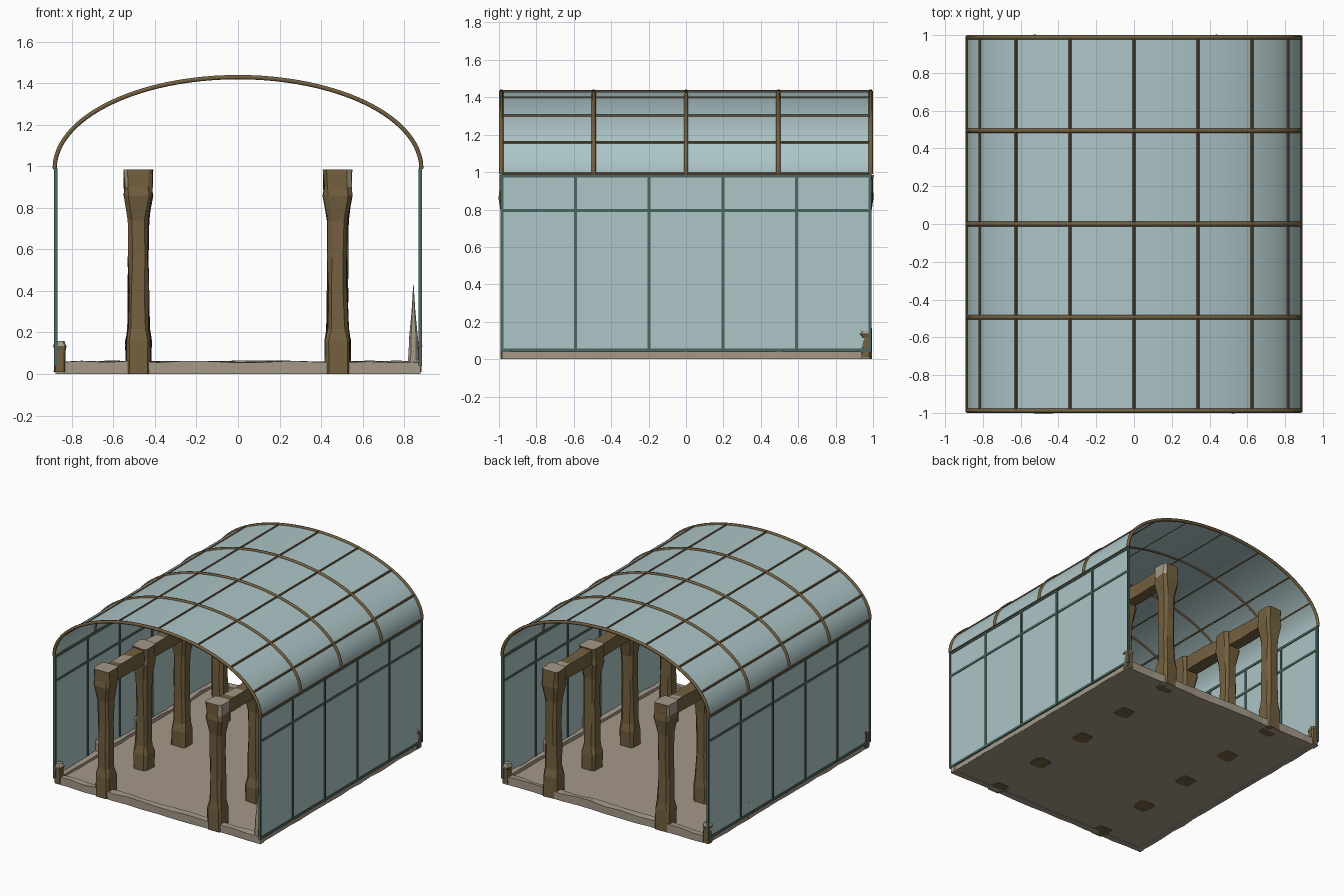
import bpy, bmesh, math, random
from mathutils import Vector

random.seed(4)
cube = bpy.data.objects.get("Cube")
if cube:
    bpy.data.objects.remove(cube, do_unlink=True)


def material(name, r, g, b):
    m = bpy.data.materials.new(name)
    m.use_nodes = True
    m.diffuse_color = (r, g, b, 1)
    m.node_tree.nodes["Principled BSDF"].inputs["Base Color"].default_value = (r, g, b, 1)
    return m


GLASS = material("pale blue glass", 0.42, 0.56, 0.57)
WOOD = material("weathered brown", 0.17, 0.117, 0.051)
GREEN = material("dark green metal", 0.07, 0.138, 0.12)
STONE = material("worn beige", 0.376, 0.319, 0.246)

HALF_X, HALF_Y = 0.883, 0.988
EAVE, RISE = 0.99, 0.44


def finish(name, bm, *mats):
    bmesh.ops.recalc_face_normals(bm, faces=bm.faces)
    mesh = bpy.data.meshes.new(name)
    bm.to_mesh(mesh)
    bm.free()
    obj = bpy.data.objects.new(name, mesh)
    bpy.context.collection.objects.link(obj)
    for m in mats:
        mesh.materials.append(m)
    return obj


def add_box(bm, lo, hi):
    lo, hi = Vector(lo), Vector(hi)
    verts = bmesh.ops.create_cube(bm, size=1)["verts"]
    for v in verts:
        v.co = (lo + hi) / 2 + v.co * (hi - lo)
    return verts


def box(name, lo, hi, mat):
    bm = bmesh.new()
    add_box(bm, lo, hi)
    return finish(name, bm, mat)


def loft(bm, rings):
    """Skin a stack of equal rings of points and cap both ends."""
    rows = [[bm.verts.new(p) for p in ring] for ring in rings]
    n = len(rows[0])
    for a, b in zip(rows, rows[1:]):
        for i in range(n):
            bm.faces.new((a[i], a[(i + 1) % n], b[(i + 1) % n], b[i]))
    bm.faces.new(rows[0])
    bm.faces.new(rows[-1])


def chamfered(x, y, z, w, cut, jitter):
    """Square section with cut corners, slightly eroded."""
    k = w - cut
    pts = [(w, -k), (w, k), (k, w), (-k, w), (-w, k), (-w, -k), (-k, -w), (k, -w)]
    return [(x + px + random.uniform(-jitter, jitter),
             y + py + random.uniform(-jitter, jitter), z) for px, py in pts]


def arc(t, grow=0.0):
    return (HALF_X + grow) * math.cos(t), EAVE + (RISE + grow) * math.sin(t)


def rough_bar(name, lo, hi, steps, jitter, mat):
    """Long bar along its greatest horizontal side with uneven edges."""
    bm = bmesh.new()
    along_x = hi[0] - lo[0] > hi[1] - lo[1]
    rings = []
    for i in range(steps + 1):
        f = i / steps
        j = [random.uniform(-jitter, 0) for _ in range(4)]
        if along_x:
            s = lo[0] + f * (hi[0] - lo[0])
            rings.append([(s, lo[1] - j[0], lo[2]), (s, hi[1] + j[1], lo[2]),
                          (s, hi[1] + j[1], hi[2] + j[2]), (s, lo[1] - j[0], hi[2] + j[3])])
        else:
            s = lo[1] + f * (hi[1] - lo[1])
            rings.append([(lo[0] - j[0], s, lo[2]), (hi[0] + j[1], s, lo[2]),
                          (hi[0] + j[1], s, hi[2] + j[2]), (lo[0] - j[0], s, hi[2] + j[3])])
    loft(bm, rings)
    return finish(name, bm, mat)


# Vaulted glass roof: thin elliptical shell
SEG = 48
bm = bmesh.new()
path = [arc(math.pi * i / SEG) for i in range(SEG + 1)]
path += [arc(math.pi * i / SEG, -0.005) for i in range(SEG, -1, -1)]
loft(bm, [[(x, y, z) for x, z in path] for y in (-HALF_Y, HALF_Y)])
roof = finish("roof_glass", bm, GLASS)
bpy.context.view_layer.objects.active = roof
roof.select_set(True)
bpy.ops.object.shade_smooth_by_angle(angle=math.radians(30))
roof.select_set(False)

# Roof ribs across and purlins lengthways
for k in range(5):
    curve = bpy.data.curves.new("roof_rib", "CURVE")
    curve.dimensions = "3D"
    curve.bevel_depth = 0.012
    curve.bevel_resolution = 1
    curve.use_fill_caps = True
    spline = curve.splines.new("POLY")
    spline.points.add(SEG)
    for i, p in enumerate(spline.points):
        x, z = arc(math.pi * i / SEG)
        p.co = (x, HALF_Y * (k - 2) / 2, z, 1)
    curve.materials.append(WOOD)
    bpy.context.collection.objects.link(bpy.data.objects.new("roof_rib", curve))

for k in range(9):
    x, z = arc(math.pi * k / 8)
    bm = bmesh.new()
    loft(bm, [[(x + 0.008 * math.cos(a), y, z + 0.008 * math.sin(a))
               for a in (i * math.pi / 4 for i in range(8))] for y in (-HALF_Y, HALF_Y)])
    finish("roof_purlin", bm, WOOD)

# Glass side walls with their metal framing
for s, side in ((1, "left"), (-1, "right")):
    x = s * 0.878
    box(side + "_wall_glass", (x - 0.003, -HALF_Y, 0.04), (x + 0.003, HALF_Y, EAVE), GLASS)
    bm = bmesh.new()
    for k in range(6):
        y = 0.985 * (2 * k / 5 - 1)
        add_box(bm, (x - 0.009, y - 0.008, 0.04), (x + 0.009, y + 0.008, EAVE))
    for z in (0.048, 0.795, 0.98):
        add_box(bm, (x - 0.008, -HALF_Y, z - 0.009), (x + 0.008, HALF_Y, z + 0.009))
    finish(side + "_wall_frame", bm, GREEN)

# Floor slab with sills at the open ends and kerbs by the walls
box("floor_slab", (-0.875, -0.975, 0.005), (0.875, 0.975, 0.04), STONE)
for s in (-1, 1):
    rough_bar("end_sill", (-0.88, s * 0.96 - 0.03, 0), (0.88, s * 0.96 + 0.03, 0.065), 14, 0.012, STONE)
    rough_bar("wall_kerb", (s * 0.855 - 0.025, -0.98, 0), (s * 0.855 + 0.025, 0.98, 0.07), 16, 0.012, STONE)

# Broken stubs of the old outer posts
for s in (-1, 1):
    for k in range(5):
        y = 0.96 * (k - 2) / 2
        corner = k in (0, 4)
        if s > 0 and k == 0:
            continue
        w = 0.027 if corner else 0.02
        bm = bmesh.new()
        loft(bm, [chamfered(s * 0.858, y, z, w * f, 0.008, 0.003)
                  for z, f in ((0.01, 1), (0.11, 0.9), (0.135, 1.1), (0.16, 0.7))])
        stub = finish("post_stub", bm, WOOD, STONE)
        for f in stub.data.polygons:
            f.material_index = int(not corner or f.center.z > 0.14)

# Splintered corner shard
bm = bmesh.new()
loft(bm, [chamfered(0.845, -0.955, z, w, w * 0.4, w * 0.08)
          for z, w in ((0.01, 0.027), (0.18, 0.02), (0.3, 0.009), (0.43, 0.001))])
finish("corner_shard", bm, STONE)

# Two rows of worn columns carrying lengthways beams
PROFILE = ((0, 0.06), (0.16, 0.061), (0.22, 0.051), (0.4, 0.048), (0.56, 0.047),
           (0.74, 0.05), (0.86, 0.068), (0.9, 0.066), (0.985, 0.067))
for s in (-1, 1):
    for k in range(5):
        bm = bmesh.new()
        loft(bm, [chamfered(s * 0.48, 0.93 * (k - 2) / 2, z, w, 0.018, 0.005) for z, w in PROFILE])
        column = finish("column", bm, WOOD, STONE)
        for f in column.data.polygons:
            worn = abs(f.normal.x) > 0.3 and f.normal.x * s > 0 and f.center.z > 0.88
            f.material_index = int(worn or f.normal.z > 0.9)
    beam = rough_bar("beam", (s * 0.48 - 0.05, -0.93, 0.87), (s * 0.48 + 0.05, 0.93, 0.98), 14, 0.012, WOOD)
    beam.data.materials.append(STONE)
    for f in beam.data.polygons:
        f.material_index = int(f.normal.z > 0.7 and f.index % 3 == 0)
